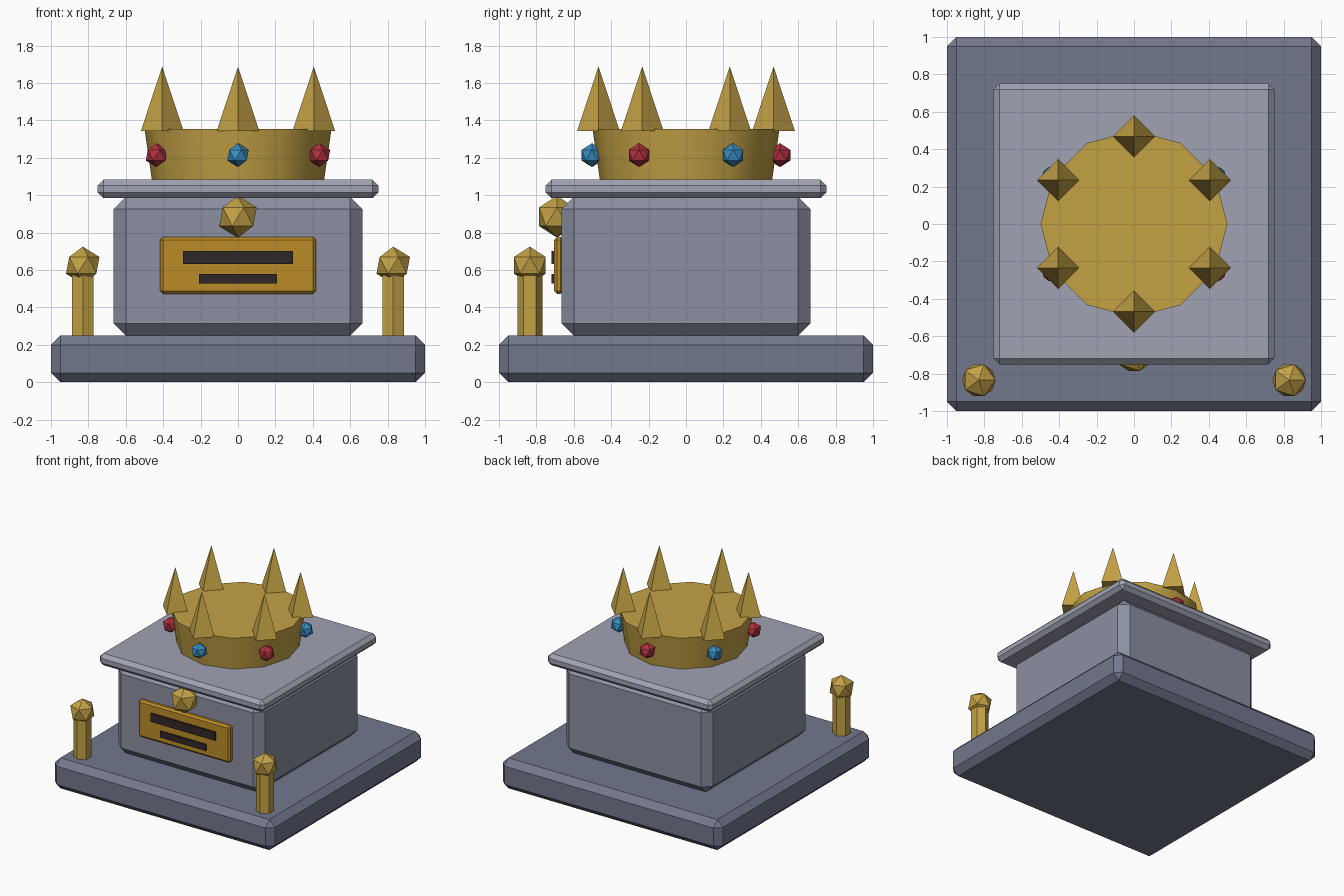
import bpy, math
from math import radians, cos, sin

if "Cube" in bpy.data.objects:
    bpy.data.objects.remove(bpy.data.objects["Cube"])


def material(name, rgb):
    m = bpy.data.materials.new(name)
    m.diffuse_color = (*rgb, 1)
    m.use_nodes = True
    m.node_tree.nodes["Principled BSDF"].inputs["Base Color"].default_value = m.diffuse_color
    return m


BASE = material("slate", (0.17, 0.19, 0.27))
BODY = material("stone", (0.26, 0.28, 0.36))
CAP = material("pale_stone", (0.35, 0.37, 0.45))
GOLD = material("gold", (0.55, 0.36, 0.06))
BRASS = material("brass", (0.5, 0.26, 0.02))
DARK = material("dark", (0.03, 0.02, 0.02))
RED = material("red", (0.45, 0.03, 0.05))
BLUE = material("blue", (0.04, 0.27, 0.55))


def finish(name, mat):
    o = bpy.context.object
    o.name = name
    o.data.materials.append(mat)
    return o


def box(name, lo, hi, mat, bevel=0):
    bpy.ops.mesh.primitive_cube_add(size=1, location=[(a + b) / 2 for a, b in zip(lo, hi)])
    o = finish(name, mat)
    o.scale = [b - a for a, b in zip(lo, hi)]
    bpy.ops.object.transform_apply(location=False, rotation=False, scale=True)
    if bevel:
        mod = o.modifiers.new("chamfer", 'BEVEL')
        mod.width = bevel
        mod.segments = 1
    return o


def cone(name, sides, r1, r2, x, y, z0, z1, mat):
    bpy.ops.mesh.primitive_cone_add(vertices=sides, radius1=r1, radius2=r2,
                                    depth=z1 - z0, location=(x, y, (z0 + z1) / 2))
    return finish(name, mat)


def ball(name, r, loc, mat):
    bpy.ops.mesh.primitive_ico_sphere_add(subdivisions=1, radius=r, location=loc)
    return finish(name, mat)


# Stone pedestal
box("base_slab", (-1, -1, 0), (1, 1, 0.25), BASE, 0.05)
box("pedestal_body", (-0.665, -0.665, 0.25), (0.665, 0.665, 0.99), BODY, 0.065)
box("top_slab", (-0.75, -0.75, 0.985), (0.75, 0.75, 1.083), CAP, 0.03)

# Front plaque with two dark bars and a boss above
box("plaque", (-0.417, -0.705, 0.473), (0.417, -0.655, 0.776), BRASS, 0.015)
box("plaque_bar_upper", (-0.293, -0.718, 0.633), (0.293, -0.69, 0.702), DARK)
box("plaque_bar_lower", (-0.208, -0.718, 0.527), (0.208, -0.69, 0.578), DARK)
ball("front_boss", 0.112, (0, -0.69, 0.885), GOLD)

# Corner posts at the front
for side, x in (("left", -0.83), ("right", 0.83)):
    cone(side + "_post", 6, 0.067, 0.067, x, -0.835, 0.24, 0.58, GOLD)
    ball(side + "_post_knob", 0.1, (x, -0.835, 0.625), GOLD)

# Crown band, with smooth sides
cone("crown_band", 12, 0.46, 0.5, 0, 0, 1.08, 1.355, GOLD)
bpy.ops.object.shade_smooth_by_angle(angle=radians(40))

# Spikes and alternating gems around the band
for i in range(6):
    a = radians(30 + 60 * i)
    cone(f"crown_spike_{i}", 4, 0.114, 0, 0.468 * cos(a), 0.468 * sin(a), 1.343, 1.688, GOLD)
    ball(f"crown_gem_{i}", 0.064, (0.503 * cos(a), 0.503 * sin(a), 1.214), RED if i % 2 else BLUE)
